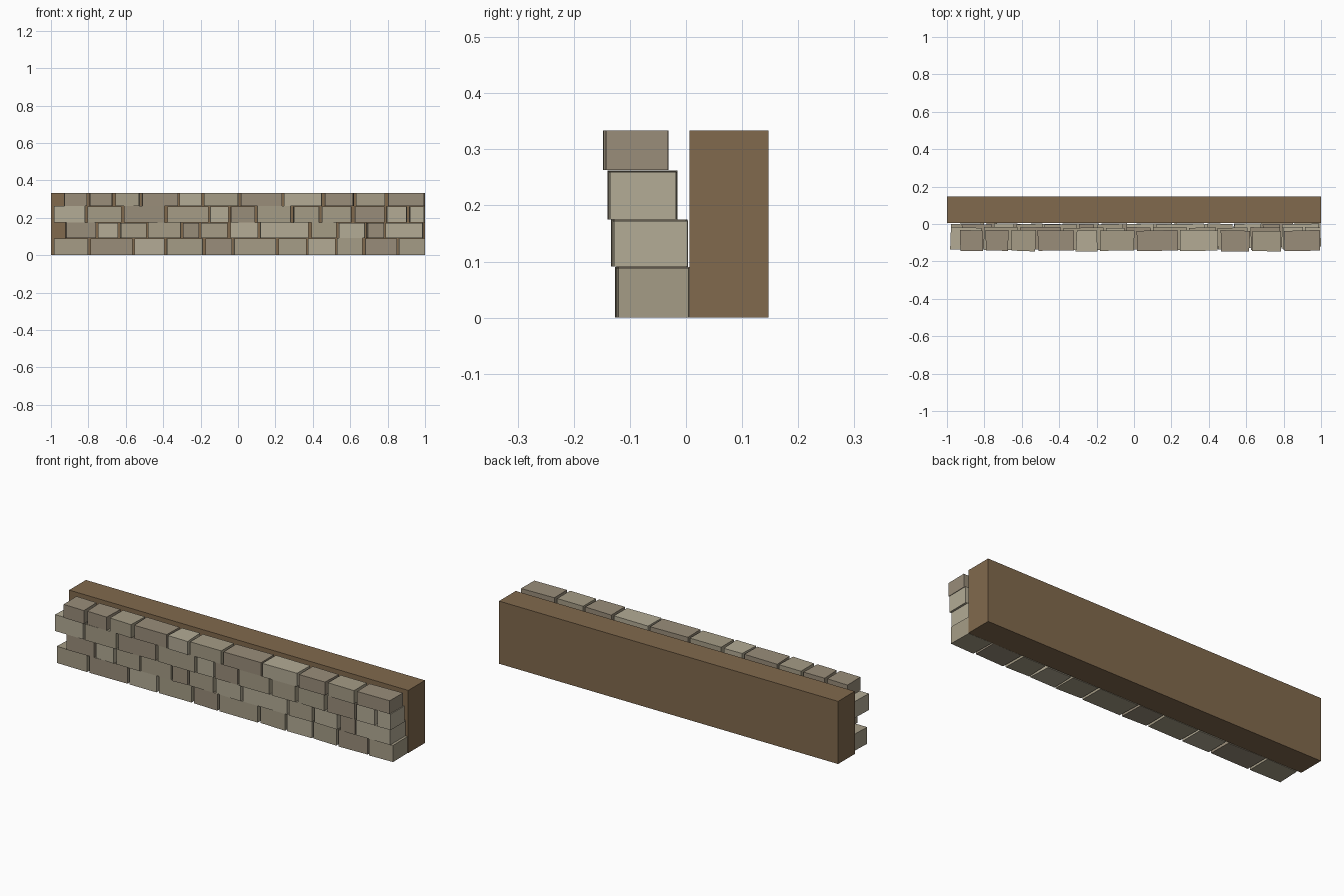
import bpy, random
from mathutils import Vector

if "Cube" in bpy.data.objects:
    bpy.data.objects.remove(bpy.data.objects["Cube"])

random.seed(4)


def srgb(r, g, b):
    return [(c / 255) ** 2.2 for c in (r, g, b)] + [1]


def material(name, rgb):
    m = bpy.data.materials.new(name)
    m.diffuse_color = srgb(*rgb)
    m.use_nodes = True
    m.node_tree.nodes["Principled BSDF"].inputs["Base Color"].default_value = m.diffuse_color
    return m


TONES = {"l": material("stone_light", (178, 170, 148)),
         "m": material("stone_mid", (164, 155, 133)),
         "d": material("stone_dark", (152, 140, 121))}
EARTH = material("earth", (128, 105, 78))


def block(name, x, y, z, mat, jitter=0.0):
    """Box between (min, max) ranges; jitter skews the plan corners inwards."""
    plan = []
    for i, j in ((0, 0), (1, 0), (1, 1), (0, 1)):
        dx = random.uniform(0, jitter) * (1 - 2 * i)
        dy = random.uniform(0, jitter) * (1 - 2 * j)
        plan.append((x[i] + dx, y[j] + dy))
    verts = [Vector((px, py, h)) for h in z for px, py in plan]
    faces = [(3, 2, 1, 0), (4, 5, 6, 7)]
    faces += [(k, (k + 1) % 4, (k + 1) % 4 + 4, k + 4) for k in range(4)]
    me = bpy.data.meshes.new(name)
    me.from_pydata(verts, [], faces)
    me.materials.append(mat)
    ob = bpy.data.objects.new(name, me)
    bpy.context.collection.objects.link(ob)


# retained earth bank
block("earth_bank", (-1, 1), (0.006, 0.147), (0, 0.334), EARTH)

# dry stone courses: z range, y range, joint positions, tone of each stone
COURSES = [
    ((0, 0.091), (-0.127, 0.006),
     (-0.987, -0.797, -0.56, -0.39, -0.18, -0.03, 0.21, 0.37, 0.525, 0.675, 0.855, 1.0),
     "mdlmdmmlmdm"),
    ((0.091, 0.175), (-0.134, 0.004),
     (-0.925, -0.755, -0.635, -0.485, -0.30, -0.205, -0.05, 0.115, 0.385, 0.535, 0.685, 0.785, 0.99),
     "dlmmdmllmldl"),
    ((0.175, 0.263), (-0.141, -0.015),
     (-0.987, -0.81, -0.615, -0.385, -0.155, -0.045, 0.095, 0.29, 0.44, 0.615, 0.79, 0.91, 0.998),
     "lmdmldmmmdll"),
    ((0.263, 0.334), (-0.148, -0.031),
     (-0.935, -0.80, -0.665, -0.52, -0.315, -0.19, 0.01, 0.24, 0.455, 0.625, 0.795, 1.0),
     "ddmdlmdldmd"),
]
GAP = 0.003
for c, (z, y, joints, tones) in enumerate(COURSES):
    for s, (a, b) in enumerate(zip(joints, joints[1:])):
        # small sag in the bed joint, except at the flat base and coping
        top = z[1] if c == 3 else z[1] - random.uniform(0, 0.003)
        block(f"stone_course{c + 1}_{s + 1}", (a + GAP, b - (GAP if b < 0.98 else 0)),
              y, (z[0], top), TONES[tones[s]], 0.007)
